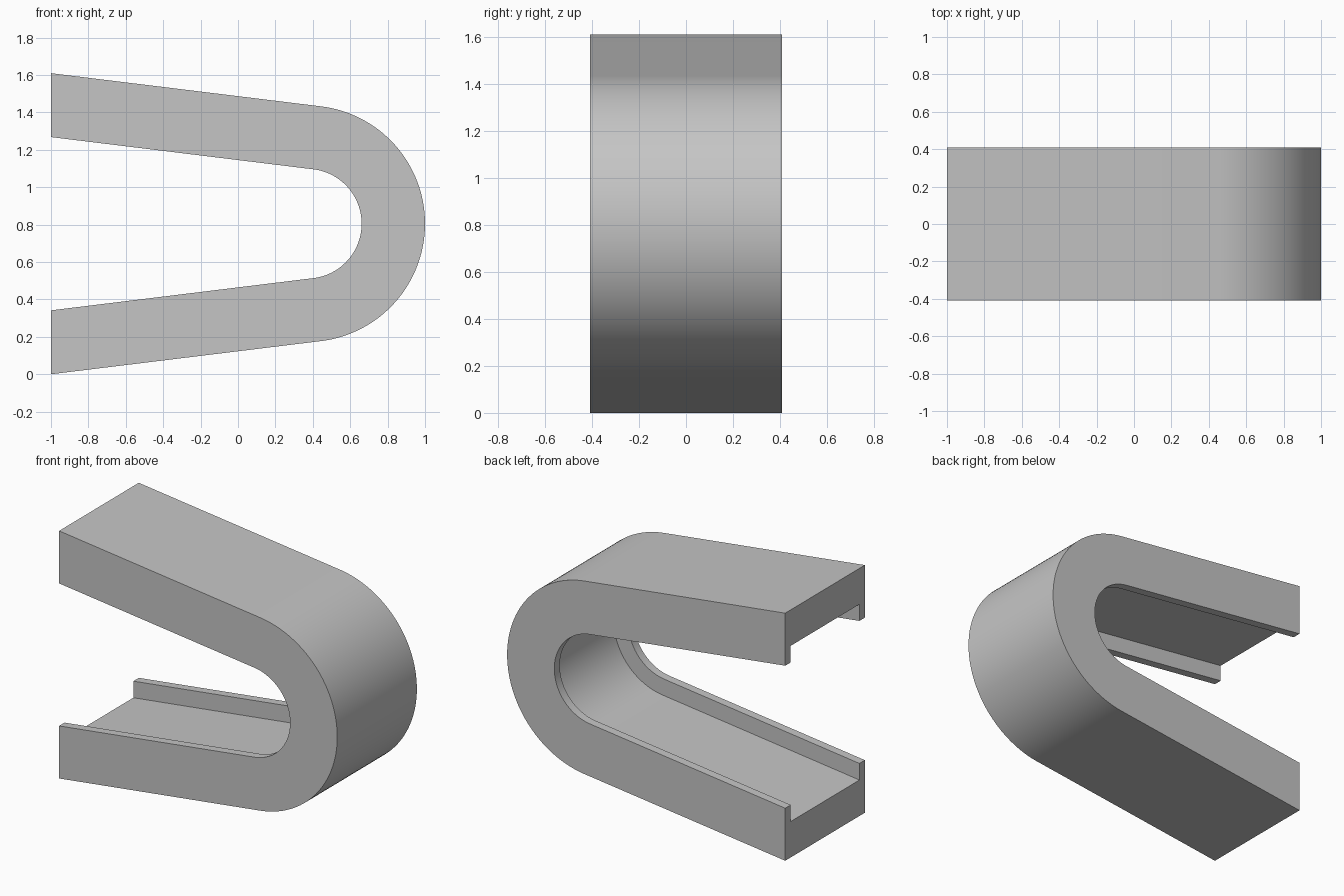
import bpy, bmesh
from math import sin, cos, tan, radians

old = bpy.data.objects.get("Cube")
if old:
    bpy.data.objects.remove(old, do_unlink=True)

# Main dimensions
TILT = radians(7)
BEND_X, MID_Z = 0.368, 0.805
OUTER_R, INNER_R, FLOOR_R = 0.632, 0.293, 0.40
HALF_WIDTH, LIP = 0.409, 0.056
OPEN_X = -1.0
STEPS = 64

grey = bpy.data.materials.new("plain grey")
grey.use_nodes = True
colour = (0.56, 0.56, 0.56, 1)
grey.diffuse_color = colour
grey.node_tree.nodes["Principled BSDF"].inputs["Base Color"].default_value = colour


def u_path(r):
    """Arc of radius r with tangent arms running to the open end."""
    sweep = radians(90) - TILT
    rise = r / cos(TILT) + (BEND_X - OPEN_X) * tan(TILT)
    arc = [-sweep + 2 * sweep * i / STEPS for i in range(STEPS + 1)]
    bend = [(BEND_X + r * cos(a), MID_Z + r * sin(a)) for a in arc]
    return [(OPEN_X, MID_Z - rise)] + bend + [(OPEN_X, MID_Z + rise)]


# Channel cross-section as (radius, y), swept along the U
inner_y = HALF_WIDTH - LIP
section = [(OUTER_R, -HALF_WIDTH), (OUTER_R, HALF_WIDTH),
           (INNER_R, HALF_WIDTH), (INNER_R, inner_y),
           (FLOOR_R, inner_y), (FLOOR_R, -inner_y),
           (INNER_R, -inner_y), (INNER_R, -HALF_WIDTH)]

bm = bmesh.new()
rails = [[bm.verts.new((x, y, z)) for x, z in u_path(r)] for r, y in section]
for a, b in zip(rails, rails[1:] + rails[:1]):
    for i in range(len(a) - 1):
        bm.faces.new((a[i], b[i], b[i + 1], a[i + 1]))

# Flat open ends
for end in (0, -1):
    bm.faces.new([rail[end] for rail in rails])
bmesh.ops.recalc_face_normals(bm, faces=bm.faces)

mesh = bpy.data.meshes.new("bent_channel")
bm.to_mesh(mesh)
bm.free()
mesh.materials.append(grey)
channel = bpy.data.objects.new("bent_channel", mesh)
bpy.context.collection.objects.link(channel)

# Smooth bend with crisp edges
bpy.ops.object.select_all(action='DESELECT')
channel.select_set(True)
bpy.context.view_layer.objects.active = channel
bpy.ops.object.shade_smooth_by_angle(angle=radians(30))
